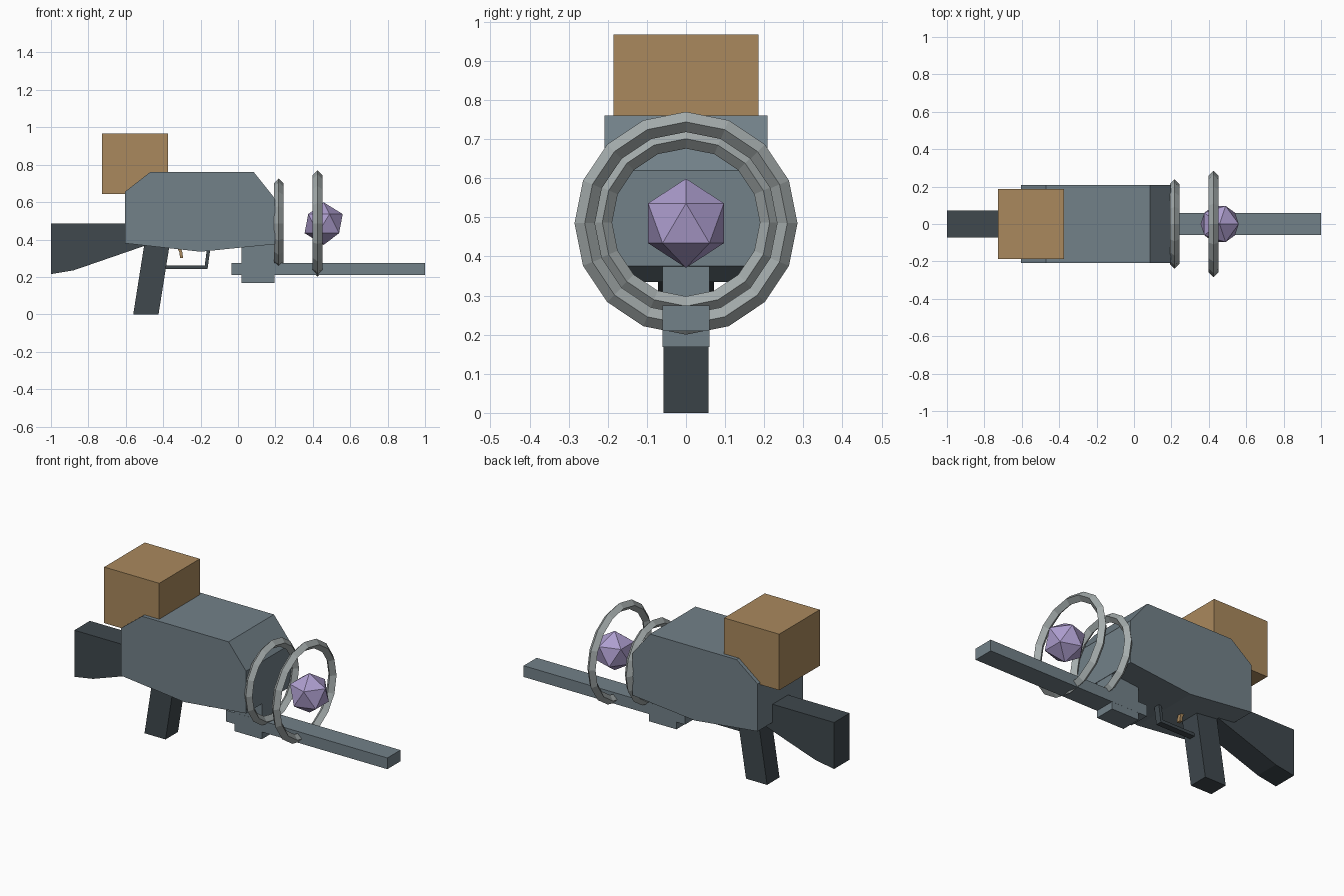
import bpy, bmesh
from math import pi, cos, sin

if "Cube" in bpy.data.objects:
    bpy.data.objects.remove(bpy.data.objects["Cube"])


def material(name, rgb):
    m = bpy.data.materials.new(name)
    m.diffuse_color = (*rgb, 1)
    m.use_nodes = True
    m.node_tree.nodes["Principled BSDF"].inputs["Base Color"].default_value = m.diffuse_color
    return m


STEEL = material("blue_grey", (0.17, 0.22, 0.25))
DARK = material("dark_grey", (0.05, 0.065, 0.075))
TAN = material("tan", (0.40, 0.25, 0.11))
PURPLE = material("purple", (0.42, 0.34, 0.62))
SILVER = material("silver", (0.38, 0.42, 0.42))


def finish(name, bm, mat):
    bmesh.ops.recalc_face_normals(bm, faces=bm.faces)
    mesh = bpy.data.meshes.new(name)
    bm.to_mesh(mesh)
    bm.free()
    mesh.materials.append(mat)
    ob = bpy.data.objects.new(name, mesh)
    bpy.context.collection.objects.link(ob)
    return ob


def extrude_profile(name, points, half_width, mat):
    """Side profile in x, z pulled across the width."""
    bm = bmesh.new()
    face = bm.faces.new([bm.verts.new((x, -half_width, z)) for x, z in points])
    new = bmesh.ops.extrude_face_region(bm, geom=[face])["geom"]
    bmesh.ops.translate(bm, vec=(0, 2 * half_width, 0),
                        verts=[v for v in new if isinstance(v, bmesh.types.BMVert)])
    return finish(name, bm, mat)


def box(name, x0, x1, z0, z1, half_width, mat):
    return extrude_profile(name, [(x0, z0), (x1, z0), (x1, z1), (x0, z1)], half_width, mat)


def ring(name, x, z, radius, tube, mat, sides=16, tube_sides=4):
    """Faceted ring around the x axis with a diamond section."""
    bm = bmesh.new()
    loops = []
    for i in range(sides):
        a = 2 * pi * i / sides
        loop = []
        for j in range(tube_sides):
            b = 2 * pi * j / tube_sides
            r = radius + tube * cos(b)
            loop.append(bm.verts.new((x + tube * sin(b), r * cos(a), z + r * sin(a))))
        loops.append(loop)
    for i in range(sides):
        p, q = loops[i], loops[(i + 1) % sides]
        for j in range(tube_sides):
            k = (j + 1) % tube_sides
            bm.faces.new((p[j], p[k], q[k], q[j]))
    return finish(name, bm, mat)


# Main housing
extrude_profile("body", [(-0.605, 0.38), (-0.2, 0.335), (0.197, 0.375), (0.197, 0.62),
                         (0.085, 0.76), (-0.47, 0.76), (-0.605, 0.655)], 0.208, STEEL)

# Shoulder stock and grip
extrude_profile("stock", [(-1.0, 0.215), (-0.88, 0.235), (-0.5, 0.366), (-0.5, 0.485),
                          (-1.0, 0.485)], 0.071, DARK)
extrude_profile("grip", [(-0.56, 0.0), (-0.425, 0.0), (-0.366, 0.37), (-0.5, 0.38)], 0.057, DARK)

# Trigger and its guard
extrude_profile("trigger_guard", [(-0.395, 0.242), (-0.163, 0.242), (-0.148, 0.35),
                                  (-0.166, 0.35), (-0.178, 0.26), (-0.395, 0.26)], 0.018, DARK)
extrude_profile("trigger", [(-0.31, 0.302), (-0.294, 0.302), (-0.297, 0.33),
                            (-0.305, 0.355), (-0.325, 0.355), (-0.313, 0.33)], 0.012, TAN)

# Lower rail and the block holding it
box("rail", -0.035, 1.0, 0.21, 0.275, 0.06, STEEL)
box("rail_mount", 0.02, 0.195, 0.168, 0.40, 0.0595, STEEL)

# Box on top
box("top_box", -0.728, -0.375, 0.643, 0.968, 0.186, TAN)

# Rings and floating crystal
ring("rear_ring", 0.217, 0.487, 0.214, 0.025, SILVER)
ring("front_ring", 0.425, 0.485, 0.259, 0.026, SILVER)

bm = bmesh.new()
bmesh.ops.create_icosphere(bm, subdivisions=1, radius=0.114)
bmesh.ops.translate(bm, vec=(0.458, 0, 0.485), verts=bm.verts)
finish("crystal", bm, PURPLE)
